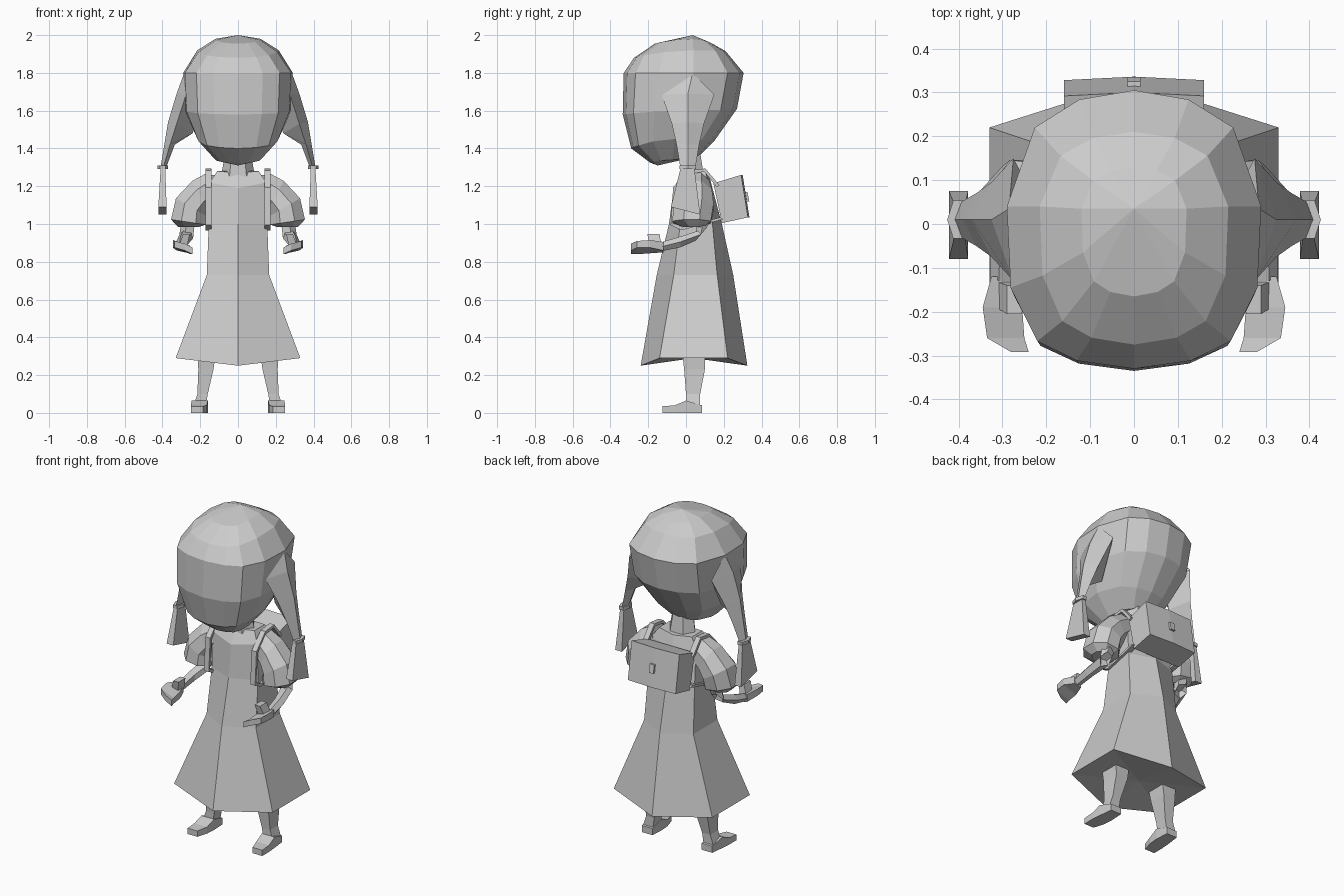
import bpy, bmesh, math
from mathutils import Vector

if "Cube" in bpy.data.objects:
    bpy.data.objects.remove(bpy.data.objects["Cube"])

gray = bpy.data.materials.new("plain_gray")
gray.diffuse_color = (0.6, 0.6, 0.6, 1)
gray.use_nodes = True
gray.node_tree.nodes["Principled BSDF"].inputs["Base Color"].default_value = gray.diffuse_color


def loft(name, rings, mirror=False):
    """Skin equal-sized rings of points; a one-point ring closes to a tip."""
    bm = bmesh.new()
    loops = [[bm.verts.new(p) for p in r] for r in rings]
    for a, b in zip(loops, loops[1:]):
        n = max(len(a), len(b))
        for i in range(n):
            j = (i + 1) % n
            if len(a) == 1:
                bm.faces.new((a[0], b[j], b[i]))
            elif len(b) == 1:
                bm.faces.new((a[i], a[j], b[0]))
            else:
                bm.faces.new((a[i], a[j], b[j], b[i]))
    for end in (loops[0], loops[-1]):
        if len(end) > 2:
            bm.faces.new(end)
    bmesh.ops.recalc_face_normals(bm, faces=bm.faces)
    me = bpy.data.meshes.new(name)
    bm.to_mesh(me)
    bm.free()
    me.materials.append(gray)
    ob = bpy.data.objects.new(name, me)
    bpy.context.collection.objects.link(ob)
    if mirror:
        ob.modifiers.new("mirror", 'MIRROR').use_mirror_merge = False
    return ob


def ring(c, u, v, n=4, phase=0.0):
    """Polygon around c spanned by half-axes u and v."""
    c, u, v = Vector(c), Vector(u), Vector(v)
    return [c + u * math.cos(phase + math.tau * i / n) + v * math.sin(phase + math.tau * i / n)
            for i in range(n)]


def box_ring(x0, x1, y0, y1, z0, z1=None):
    """Horizontal rectangle, z0 at its front edge and z1 at its back edge."""
    z1 = z0 if z1 is None else z1
    return [(x0, y0, z0), (x1, y0, z0), (x1, y1, z1), (x0, y1, z1)]


def slab_ring(y, x0, x1, z0, z1, tilt=0.0):
    """Upright rectangle at y; tilt lifts its outer edge."""
    return [(x0, y, z0), (x1, y, z0 + tilt), (x1, y, z1 + tilt), (x0, y, z1)]


# Head: rounded outline repeated at levels (y front, mid, back; z front, mid, back; half width)
half = [(0, -1), (.45, -.95), (.76, -.83), (.97, -.5), (1, 0), (.78, .68), (.43, .92), (0, 1)]
outline = half + [(-x, y) for x, y in half[-2:0:-1]]


def head_ring(yf, ym, yb, zf, zm, zb, w):
    pts = []
    for sx, t in outline:
        y_end, z_end = (yf, zf) if t < 0 else (yb, zb)
        pts.append((sx * w, ym + (y_end - ym) * abs(t), zm + (z_end - zm) * t * t))
    return pts


loft("head", [
    [(0, .035, 2.0)],
    head_ring(-.165, .035, .13, 1.955, 1.98, 1.96, .12),
    head_ring(-.275, .04, .21, 1.88, 1.92, 1.915, .215),
    head_ring(-.33, .04, .305, 1.8, 1.8, 1.8, .29),
    head_ring(-.335, .0, .27, 1.58, 1.6, 1.61, .28),
    head_ring(-.29, -.06, .15, 1.40, 1.45, 1.44, .215),
    head_ring(-.19, -.07, .07, 1.325, 1.34, 1.36, .12),
    [(0, -.15, 1.31)]])

# Neck
loft("neck", [ring((0, .035, 1.25), (.09, 0, 0), (0, .07, 0), 6),
              ring((0, .025, 1.42), (.06, 0, 0), (0, .05, 0), 6)])


# Pigtails: diamond sections (inner x, inner z, outer x, outer z, middle x, half depth, middle z, y)
def diamond(xi, zi, xo, zo, xm, d, zm, y=.01):
    return [(xi, y, zi), (xm, y - d, zm), (xo, y, zo), (xm, y + d, zm)]


loft("pigtail", [
    [(.285, .035, 1.80)],
    diamond(.20, 1.62, .325, 1.69, .275, .14, 1.685),
    diamond(.24, 1.48, .37, 1.54, .325, .085, 1.53),
    diamond(.335, 1.42, .39, 1.42, .36, .06, 1.42),
    diamond(.38, 1.30, .41, 1.30, .395, .04, 1.30)], True)
loft("hair_band", [ring((.398, .01, 1.31), (.028, 0, 0), (0, .05, 0), 6),
                   ring((.398, .01, 1.29), (.028, 0, 0), (0, .05, 0), 6)], True)
loft("pigtail_end", [box_ring(.385, .41, -.03, .045, 1.29),
                     box_ring(.378, .422, -.08, .075, 1.09, 1.05)], True)


# Dress: six-sided sections (half width, side front y, side back y, front y, back y, side z, centre z)
def dress_ring(w, sf, sb, f, b, zs, zc):
    return [(0, f, zc), (w, sf, zs), (w, sb, zs), (0, b, zc), (-w, sb, zs), (-w, sf, zs)]


loft("dress", [
    [(0, .04, .29)],
    dress_ring(.33, -.14, .22, -.24, .325, .29, .25),
    dress_ring(.165, -.065, .165, -.155, .25, .73, .73),
    dress_ring(.155, -.03, .14, -.09, .19, 1.0, 1.0),
    dress_ring(.15, -.03, .12, -.065, .14, 1.22, 1.19),
    dress_ring(.11, .0, .10, -.02, .12, 1.28, 1.27)])

# Puffed sleeves
loft("sleeve", [
    ring((.13, .05, 1.20), (.03, 0, .08), (0, .08, 0), 8, math.pi / 8),
    ring((.20, .045, 1.15), (.045, 0, .085), (0, .10, 0), 8, math.pi / 8),
    ring((.25, .04, 1.09), (.085, 0, .05), (0, .115, 0), 8, math.pi / 8),
    ring((.262, .03, 1.01), (.10, 0, .015), (0, .11, 0), 8, math.pi / 8),
    ring((.262, .04, .985), (.06, 0, 0), (0, .06, 0), 8, math.pi / 8)], True)

# Forearm, hand and thumb
loft("forearm", [
    ring((.26, .09, 1.02), (.04, 0, 0), (0, .04, .0), 5),
    ring((.27, .08, .945), (.04, 0, 0), (0, .03, .035), 5),
    ring((.295, -.03, .905), (.032, 0, 0), (0, .0, .03), 5),
    ring((.30, -.13, .88), (.027, 0, 0), (0, .0, .025), 5)], True)
loft("hand", [
    slab_ring(-.12, .28, .325, .85, .895, .01),
    slab_ring(-.19, .255, .345, .845, .885, .03),
    slab_ring(-.26, .25, .335, .84, .875, .035),
    slab_ring(-.292, .24, .28, .84, .875, .02)], True)
loft("thumb", [box_ring(.27, .315, -.19, -.13, .88),
               box_ring(.255, .29, -.205, -.14, .948)], True)

# Legs and feet
loft("leg", [
    box_ring(.115, .215, -.02, .10, .33),
    box_ring(.13, .21, -.01, .10, .23),
    box_ring(.16, .215, .0, .075, .10),
    box_ring(.17, .235, .0, .075, .04)], True)
loft("foot", [
    slab_ring(.085, .165, .235, 0, .04),
    slab_ring(.0, .16, .245, 0, .065),
    slab_ring(-.06, .165, .25, 0, .04),
    slab_ring(-.125, .185, .25, .0, .035)], True)


# Backpack: tilted box with a faint ridge down the middle of its back
def pack_ring(y0, z0, y1, z1):
    return [(-.16, y0, z0), (.16, y0, z0), (.16, y1 - .008, z1), (0, y1, z1), (-.16, y1 - .008, z1)]


loft("backpack", [pack_ring(.145, 1.215, .30, 1.26), pack_ring(.19, 1.005, .336, 1.035)])
loft("pack_clasp", [box_ring(-.015, .015, .30, .325, 1.17),
                    box_ring(-.015, .015, .31, .335, 1.12)])

# Shoulder straps: a flat band swept over the shoulder and back under the arm
path = [(.17, 1.20), (.10, 1.285), (.02, 1.275), (-.06, 1.19), (-.075, 1.0), (-.02, .975), (.19, 1.03)]
mid = Vector((0, .05, 1.13))
strap = []
for i, (y, z) in enumerate(path):
    p = Vector((.155, y, z))
    out = (Vector((0, y, z)) - mid).normalized() * .009
    side = Vector((.016, 0, 0))
    strap.append([p - side - out, p + side - out, p + side + out, p - side + out])
loft("strap", strap, True)
